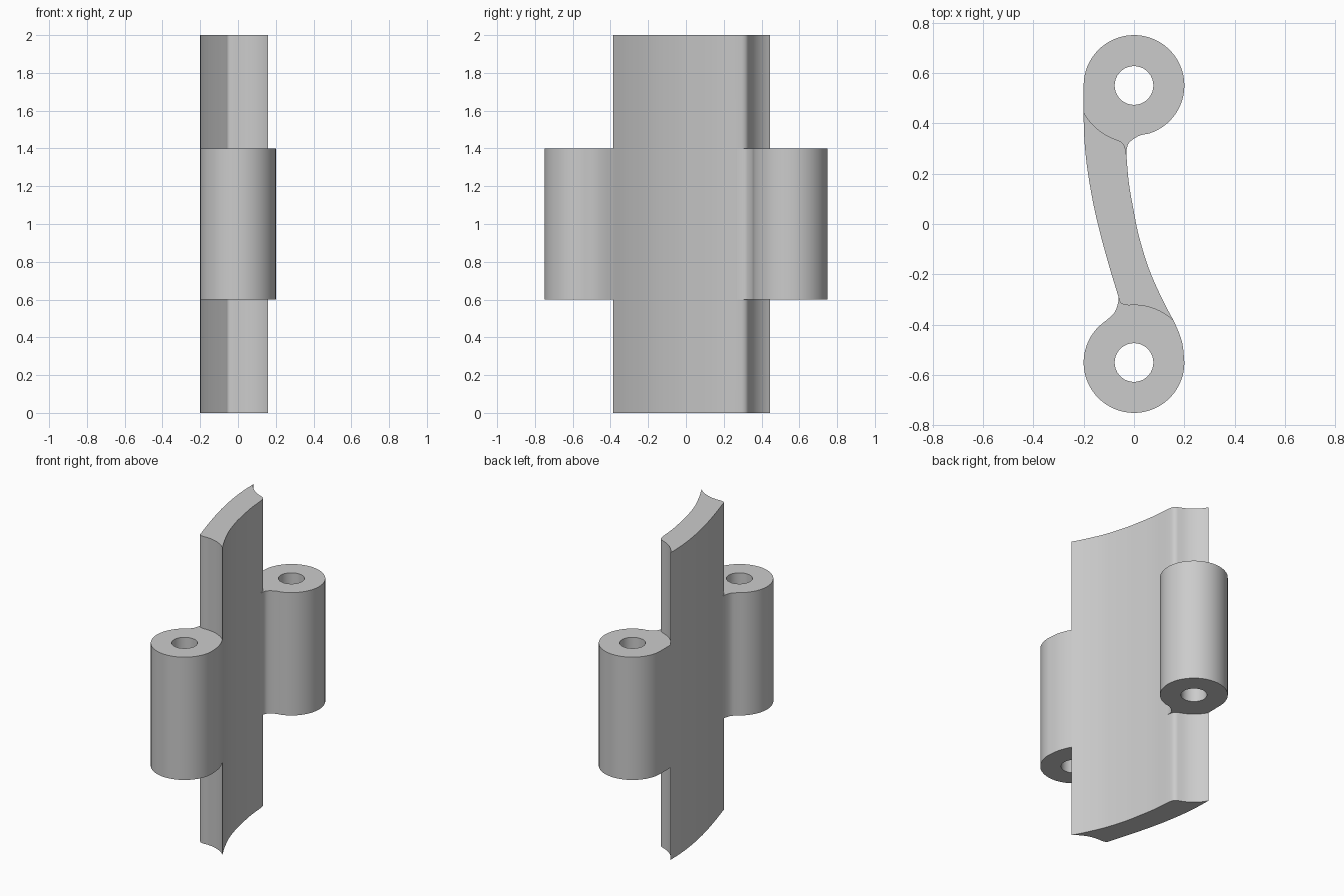
import bpy, bmesh
from math import sin, cos, radians
from mathutils import Vector

cube = bpy.data.objects.get("Cube")
if cube:
    bpy.data.objects.remove(cube, do_unlink=True)

HEIGHT, LOW, HIGH = 2.0, 0.6, 1.4
PIN, OUTER, BORE = 0.55, 0.2, 0.077

grey = bpy.data.materials.new("plain grey")
grey.use_nodes = True
colour = (0.6, 0.6, 0.6, 1)
grey.diffuse_color = colour
grey.node_tree.nodes["Principled BSDF"].inputs["Base Color"].default_value = colour


def arc(cy, r, start, end, steps):
    angles = [radians(start + (end - start) * i / steps) for i in range(steps + 1)]
    return [(r * cos(a), cy + r * sin(a)) for a in angles]


def smooth(points, steps=5):
    """Rounded curve through every point."""
    p = [Vector(q) for q in points]
    p = [2 * p[0] - p[1]] + p + [2 * p[-1] - p[-2]]
    out = []
    for a, b, c, d in zip(p, p[1:], p[2:], p[3:]):
        for i in range(steps):
            t = i / steps
            out.append(tuple(b + (c - a) * t / 2 + (a - 2.5 * b + 2 * c - d / 2) * t * t
                             + (1.5 * (b - c) + (d - a) / 2) * t ** 3))
    return out + [tuple(points[-1])]


def prism(name, loops, levels, seams):
    """Upright solid from outline loops, left open where it meets its neighbour."""
    bm = bmesh.new()
    seam_sets = [set(s) for s in seams]
    caps = [[], []]
    for loop in loops:
        n = len(loop)
        rings = [[bm.verts.new((x, y, z)) for x, y in loop] for z in levels]
        for k in range(len(levels) - 1):
            for i in range(n):
                j = (i + 1) % n
                joined = any(loop[i] in s and loop[j] in s for s in seam_sets)
                if joined and levels[k] == LOW:
                    continue
                bm.faces.new((rings[k][i], rings[k][j], rings[k + 1][j], rings[k + 1][i]))
        for cap, ring in zip(caps, (rings[0], rings[-1])):
            for i in range(n):
                pair = (ring[i], ring[(i + 1) % n])
                cap.append(bm.edges.get(pair) or bm.edges.new(pair))
    for cap in caps:
        bmesh.ops.triangle_fill(bm, edges=cap, use_beauty=True)
    bmesh.ops.recalc_face_normals(bm, faces=bm.faces[:])
    mesh = bpy.data.meshes.new(name)
    bm.to_mesh(mesh)
    bm.free()
    mesh.materials.append(grey)
    obj = bpy.data.objects.new(name, mesh)
    bpy.context.collection.objects.link(obj)
    return obj


# Scooped ends of the plate, shared with the barrels
front_arc = arc(-PIN, 0.228, 95, 46, 12)
front_seam = smooth([(-0.062, -0.288), (-0.054, -0.312), (-0.036, -0.321), front_arc[0]]) + front_arc[1:]
back_arc = arc(PIN, 0.226, 250, 207.5, 12)
back_seam = smooth([(-0.03, 0.27), (-0.036, 0.305), (-0.05, 0.325), back_arc[0]]) + back_arc[1:]

# Curved plate
right_side = smooth([front_seam[-1], (0.113, -0.3), (0.06, -0.18), (0.02, -0.05),
                     (0, 0.046), (-0.02, 0.16), back_seam[0]])
left_side = smooth([back_seam[-1], (-0.197, 0.336), (-0.185, 0.217), (-0.161, 0.078),
                    (-0.133, -0.042), (-0.097, -0.173), front_seam[0]])
plate = prism("curved_plate",
              [front_seam + right_side[1:-1] + back_seam + left_side[1:-1]],
              [0, LOW, HIGH, HEIGHT], [front_seam, back_seam])

# Front barrel: fillet, round outside, flank back to the plate
front_round = arc(-PIN, OUTER, 123, 360, 44)
front_outline = (front_seam[::-1]
                 + smooth([front_seam[0], (-0.063, -0.312), (-0.078, -0.352), front_round[0]])[1:]
                 + front_round[1:]
                 + smooth([front_round[-1], (0.193, -0.48), (0.179, -0.433), front_seam[-1]])[1:-1])
front = prism("front_barrel", [front_outline, arc(-PIN, BORE, 0, 350, 35)],
              [LOW, HIGH], [front_seam])

# Back barrel: straight flank, round outside, fillet
back_round = arc(PIN, OUTER, 180, -72, 46)
back_outline = (back_seam + back_round
                + smooth([back_round[-1], (0.02, 0.35), (-0.018, 0.324),
                          (-0.029, 0.296), back_seam[0]])[1:-1])
back = prism("back_barrel", [back_outline, arc(PIN, BORE, 0, 350, 35)],
             [LOW, HIGH], [back_seam])

# Smooth shading with crisp rims
bpy.ops.object.select_all(action="DESELECT")
for obj in (plate, front, back):
    obj.select_set(True)
bpy.context.view_layer.objects.active = plate
bpy.ops.object.shade_smooth_by_angle(angle=radians(30))
